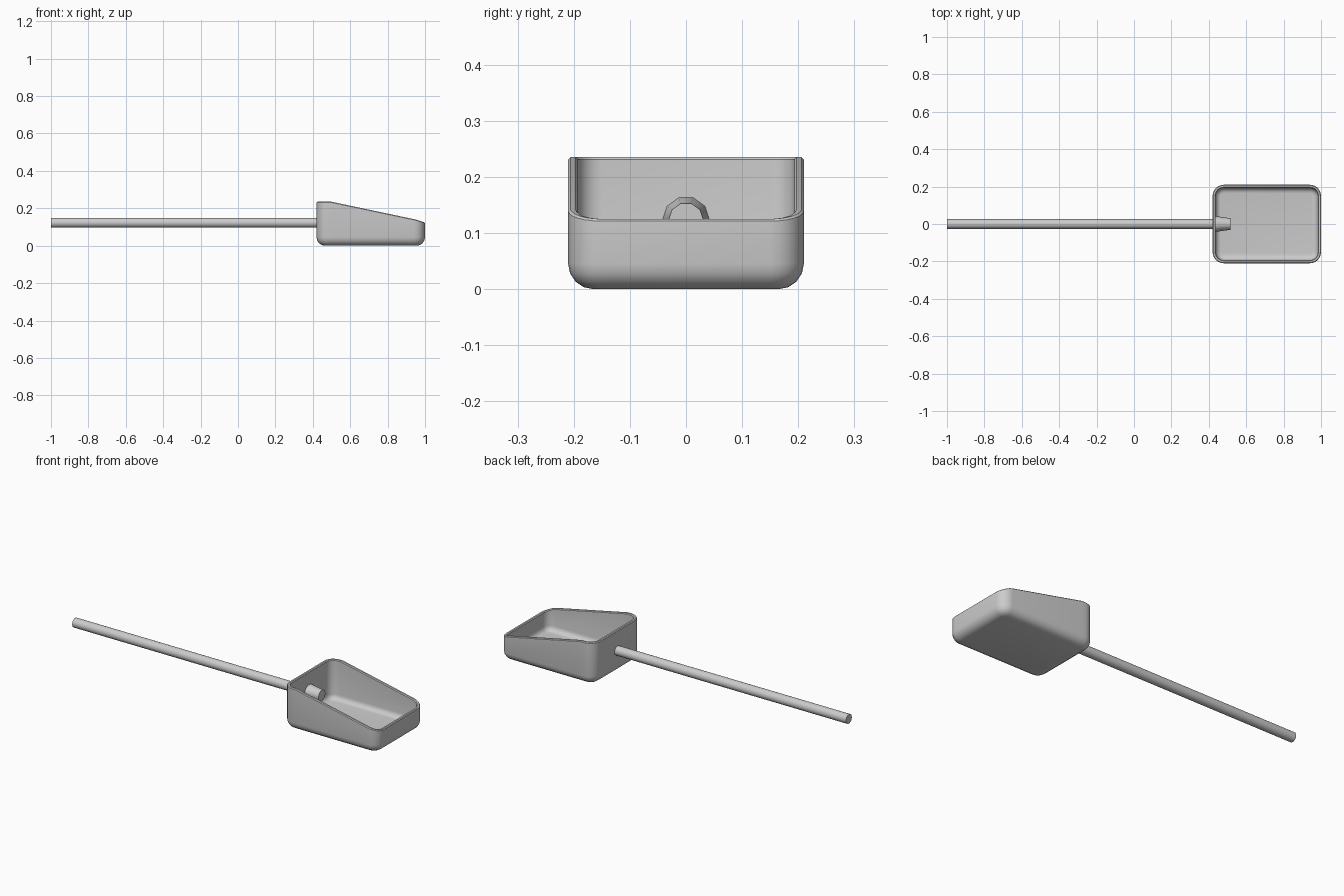
import bpy, bmesh, math

if "Cube" in bpy.data.objects:
    bpy.data.objects.remove(bpy.data.objects["Cube"])

X0, X1, HW = 0.42, 1.0, 0.21      # tray outline
R, T, FIL, FLAT = 0.06, 0.017, 0.045, 0.50


def outline(inset):
    """Rounded rectangle, with an extra point per side where the rim starts to slope."""
    r = max(R - inset, 0.012)
    a, b, h = X0 + inset, X1 - inset, HW - inset
    pts = []
    for k, (cx, cy) in enumerate([(b - r, h - r), (a + r, h - r),
                                  (a + r, r - h), (b - r, r - h)]):
        if k == 1:
            pts.append((FLAT, h))
        if k == 3:
            pts.append((FLAT, -h))
        for i in range(7):
            t = (k + i / 6) * math.pi / 2
            pts.append((cx + r * math.cos(t), cy + r * math.sin(t)))
    return pts


def rim_z(x):
    if x < FLAT:
        return 0.235
    if x < 0.95:
        return 0.235 - 0.095 * (x - FLAT) / (0.95 - FLAT)
    return 0.14 - 0.015 * (x - 0.95) / 0.05


def finish(bm, name, angle):
    bmesh.ops.recalc_face_normals(bm, faces=bm.faces)
    mesh = bpy.data.meshes.new(name)
    bm.to_mesh(mesh)
    bm.free()
    ob = bpy.data.objects.new(name, mesh)
    bpy.context.collection.objects.link(ob)
    bpy.ops.object.select_all(action='DESELECT')
    ob.select_set(True)
    bpy.context.view_layer.objects.active = ob
    bpy.ops.object.shade_smooth_by_angle(angle=math.radians(angle))
    return ob


# Scoop tray: outer skin up to the rim, then back down the inside
rim = [rim_z(x) for x, y in outline(0)]
arc = [math.radians(90 - 22.5 * i) for i in range(5)]


def fillet(radius):
    return [(FIL - radius * math.cos(t), FIL - radius * math.sin(t)) for t in arc]


B = 0.004
levels = [(d, [z] * len(rim)) for d, z in fillet(FIL)]
levels += [(0, [z - B for z in rim]), (B, rim), (T - B, rim), (T, [z - B for z in rim])]
levels += [(d, [z] * len(rim)) for d, z in reversed(fillet(FIL - T))]

bm = bmesh.new()
loops = [[bm.verts.new((x, y, z)) for (x, y), z in zip(outline(d), zs)] for d, zs in levels]
n = len(rim)
for lo, hi in zip(loops, loops[1:]):
    for i in range(n):
        j = (i + 1) % n
        bm.faces.new((lo[i], lo[j], hi[j], hi[i]))
bm.faces.new(loops[0])
bm.faces.new(loops[-1])
finish(bm, "scoop_tray", 40)


def rod(name, xa, xb, ra, rb, sides, turn=0.0):
    """Round bar along x, radius ra at xa and rb at xb."""
    bm = bmesh.new()
    ends = []
    for x, r in ((xa, ra), (xb, rb)):
        ends.append([bm.verts.new((x, r * math.cos(turn + 2 * math.pi * i / sides),
                                   0.123 + r * math.sin(turn + 2 * math.pi * i / sides)))
                     for i in range(sides)])
    a, b = ends
    for i in range(sides):
        j = (i + 1) % sides
        bm.faces.new((a[i], a[j], b[j], b[i]))
    bm.faces.new(a)
    bm.faces.new(b)
    return finish(bm, name, 40)


# Long handle and the tapered socket inside the tray
rod("handle", -1.0, 0.43, 0.026, 0.026, 20)
rod("handle_socket", 0.43, 0.515, 0.043, 0.031, 10)
